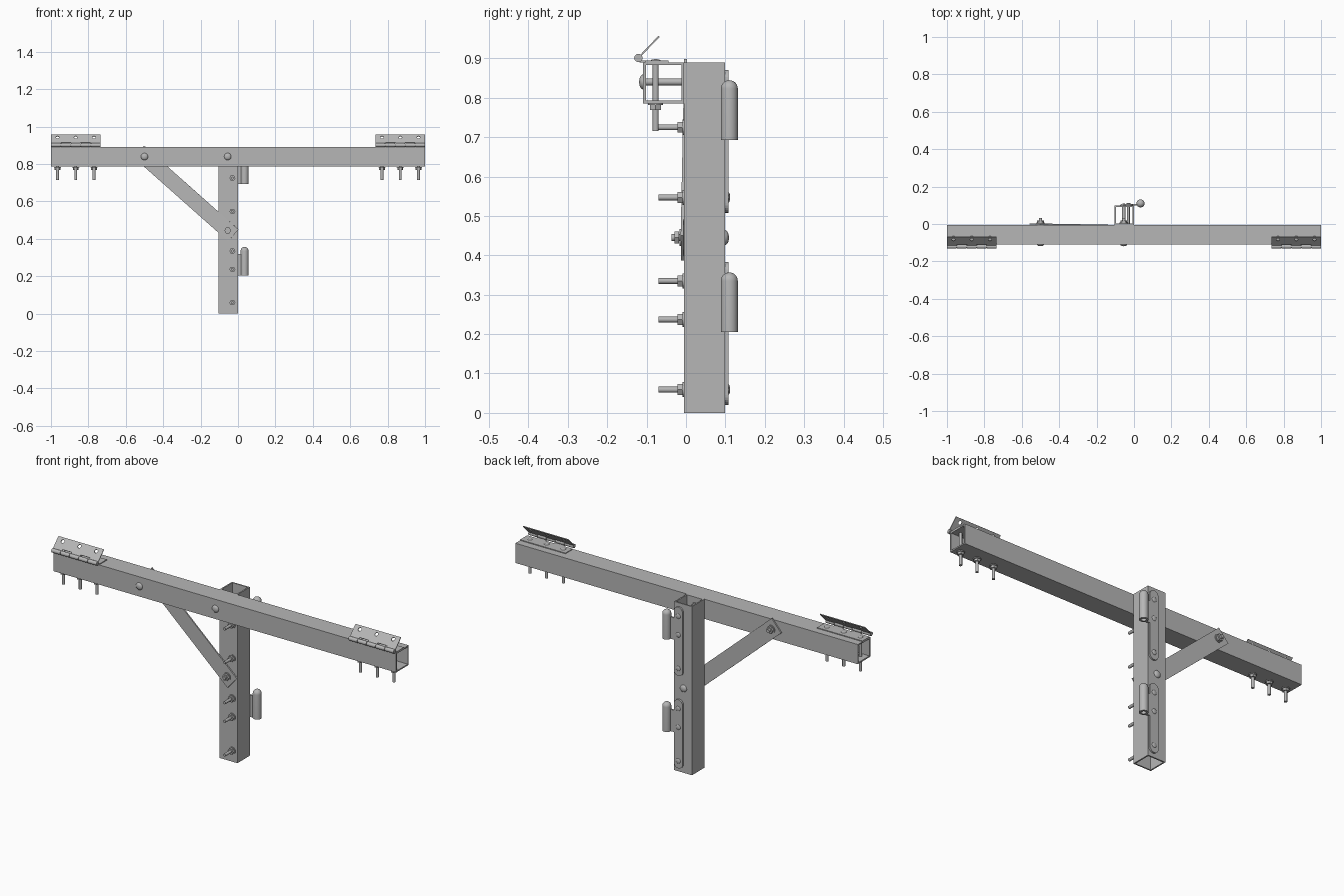
import bpy, bmesh
from math import pi, cos, sin, radians
from mathutils import Vector, Matrix

cube = bpy.data.objects.get("Cube")
if cube:
    bpy.data.objects.remove(cube, do_unlink=True)

steel = bpy.data.materials.new("grey steel")
steel.use_nodes = True
GREY = (0.47, 0.47, 0.47, 1)
steel.diffuse_color = GREY
steel.node_tree.nodes["Principled BSDF"].inputs["Base Color"].default_value = GREY


def add_object(name, mesh, matrix, smooth=False):
    mesh.materials.clear()
    mesh.materials.append(steel)
    obj = bpy.data.objects.new(name, mesh)
    bpy.context.collection.objects.link(obj)
    obj.matrix_world = matrix
    if smooth:
        bpy.ops.object.select_all(action='DESELECT')
        obj.select_set(True)
        bpy.context.view_layer.objects.active = obj
        bpy.ops.object.shade_smooth_by_angle(angle=radians(40))
    return obj


def frame(origin, x_axis, y_axis):
    x = Vector(x_axis).normalized()
    z = x.cross(Vector(y_axis)).normalized()
    y = z.cross(x)
    m = Matrix((x, y, z)).transposed().to_4x4()
    m.translation = Vector(origin)
    return m


def rect(x0, x1, y0, y1):
    return [(x0, y0), (x1, y0), (x1, y1), (x0, y1)]


def circle(cx, cy, r, n=20):
    return [(cx + r * cos(2 * pi * i / n), cy + r * sin(2 * pi * i / n)) for i in range(n)]


def plate(name, loops, thickness, matrix):
    """Extrude outlines (first is the border, others are holes) about their plane."""
    curve = bpy.data.curves.new(name, 'CURVE')
    curve.dimensions = '2D'
    curve.fill_mode = 'BOTH'
    curve.extrude = thickness / 2
    for loop in loops:
        s = curve.splines.new('POLY')
        s.points.add(len(loop) - 1)
        for p, (x, y) in zip(s.points, loop):
            p.co = (x, y, 0, 1)
        s.use_cyclic_u = True
    temp = bpy.data.objects.new(name + " temp", curve)
    bpy.context.collection.objects.link(temp)
    deps = bpy.context.evaluated_depsgraph_get()
    mesh = bpy.data.meshes.new_from_object(temp.evaluated_get(deps))
    bpy.data.objects.remove(temp, do_unlink=True)
    bm = bmesh.new()
    bm.from_mesh(mesh)
    bmesh.ops.remove_doubles(bm, verts=bm.verts, dist=1e-5)
    bmesh.ops.recalc_face_normals(bm, faces=bm.faces)
    for f in bm.faces:
        f.smooth = False
    bm.to_mesh(mesh)
    bm.free()
    return add_object(name, mesh, matrix)


def revolve(bm, profile, sides):
    """Spin (radius, height) points around local z."""
    verts = [bm.verts.new((r, 0, z)) for r, z in profile]
    edges = [bm.edges.new(pair) for pair in zip(verts, verts[1:])]
    bmesh.ops.spin(bm, geom=verts + edges, cent=(0, 0, 0), axis=(0, 0, 1),
                   angle=2 * pi, steps=sides)


def lathe(name, parts, matrix):
    bm = bmesh.new()
    for profile, sides in parts:
        revolve(bm, profile, sides)
    bmesh.ops.remove_doubles(bm, verts=bm.verts, dist=1e-5)
    bmesh.ops.recalc_face_normals(bm, faces=bm.faces)
    mesh = bpy.data.meshes.new(name)
    bm.to_mesh(mesh)
    bm.free()
    return add_object(name, mesh, matrix, True)


def disc(r, z0, z1):
    return [(0, z0), (r, z0), (r, z1), (0, z1)]


def bolt(name, head, direction, length, grip, head_r=0.013, head_h=0.004,
         shaft_r=0.0075, nut_r=0.016, nut_h=0.012):
    """Domed head, shaft, washer and hex nut; local z runs from head to tip."""
    dome = [(head_r * sin(t * pi / 10), -head_h * cos(t * pi / 10)) for t in range(6)]
    parts = [(dome + [(0, 0)], 20), (disc(shaft_r, 0.0002, length), 16)]
    if grip:
        parts.append((disc(nut_r * 1.2, grip, grip + 0.004), 20))
        parts.append((disc(nut_r, grip + 0.0042, grip + 0.0042 + nut_h), 6))
    turn = Vector(direction).to_track_quat('Z', 'Y').to_matrix().to_4x4()
    return lathe(name, parts, Matrix.Translation(head) @ turn)


X, Y, Z = Vector((1, 0, 0)), Vector((0, 1, 0)), Vector((0, 0, 1))

# Square tubes
TUBE, WALL = 0.104, 0.007
h = TUBE / 2
section = [rect(-h, h, -h, h), rect(-h + WALL, h - WALL, -h + WALL, h - WALL)]
plate("post", section, 0.89, frame((-h, 0.047, 0.445), X, Y))
plate("beam", section, 2.0, frame((0, -0.057, 0.838), Y, Z))

# Slanted flat brace, in front of the post and behind the beam
top, low = Vector((-0.5, -0.001, 0.84)), Vector((-0.055, -0.009, 0.445))
half = (low - top).length / 2
plate("brace", [rect(-half - 0.04, half + 0.04, -0.042, 0.042)], 0.007,
      frame((top + low) / 2, low - top, Z))

# Large bolts joining post, beam and brace
big = dict(head_r=0.019, head_h=0.01, shaft_r=0.009, nut_r=0.018)
bolt("brace_top_bolt", (-0.5, -0.109, 0.84), Y, 0.14, 0.112, **big)
bolt("beam_bolt", (-0.055, -0.109, 0.84), Y, 0.14, 0.112, **big)
bolt("brace_low_bolt", (-0.055, 0.099, 0.445), -Y, 0.136, 0.112, **big)

# Gate hinges on the back of the post
for label, base in (("lower", 0.02), ("upper", 0.508)):
    r, length = 0.025, 0.363
    outline = [(r * cos(pi + i * pi / 12), r + r * sin(pi + i * pi / 12)) for i in range(13)]
    outline += [(r * cos(i * pi / 12), length - r + r * sin(i * pi / 12)) for i in range(13)]
    plate(label + "_strap", [outline], 0.009, frame((-0.03, 0.1035, base), X, Z))
    z0 = base + 0.185
    plate(label + "_strap_tab", [rect(-0.02, 0.022, 0, 0.115)], 0.009,
          frame((0, 0.1035, z0), X, Z))
    R, inner, side = 0.0215, 0.012, 0.13
    dome = [(R * cos(i * pi / 16), side + R * sin(i * pi / 16)) for i in range(9)]
    cup = [(0, 0.1), (inner, 0.1), (inner, 0), (R, 0)]
    lathe(label + "_barrel", [(cup + dome, 28)], Matrix.Translation((0.035, 0.11, z0)))
    for i, dz in enumerate((0.039, 0.217, 0.315)):
        hidden = base + dz > 0.8
        bolt(f"{label}_strap_bolt_{i + 1}", (-0.03, 0.108, base + dz), -Y,
             0.105 if hidden else 0.178, None if hidden else 0.113)


# Butt hinges at both beam ends
W, COUNT = 0.265, 5
STEP = W / COUNT


def leaf_outline(length, first):
    """Leaf rectangle whose near edge has tabs on every other knuckle."""
    pts = []
    for k in range(COUNT):
        v = 0.003 if k % 2 == first else 0.017
        pts += [(-W / 2 + k * STEP, v), (-W / 2 + (k + 1) * STEP, v)]
    return pts + [(W / 2, length), (-W / 2, length)]


HOLES = (-0.0975, 0, 0.0975)
for label, cx in (("right", -0.8675), ("left", 0.8675)):
    axis = Vector((cx, -0.121, 0.901))
    plate(label + "_flat_leaf", [leaf_outline(0.077, 1)], 0.004,
          frame((cx, axis.y, 0.892), X, Y))
    plate(label + "_raised_leaf",
          [leaf_outline(0.076, 0)] + [circle(u, 0.056, 0.009) for u in HOLES], 0.004,
          frame(axis, X, (0, 0.69, 0.72)))
    knuckles = [(disc(0.0105, k * STEP + 0.001 - W / 2, (k + 1) * STEP - 0.001 - W / 2), 20)
                for k in range(COUNT)]
    knuckles.append((disc(0.006, -W / 2, W / 2), 12))
    lathe(label + "_hinge_knuckles", knuckles, frame(axis, Y, Z))
    for i, u in enumerate(HOLES):
        bolt(f"{label}_hinge_bolt_{i + 1}", (cx + u, -0.077, 0.894), -Z, 0.179, 0.1085)
